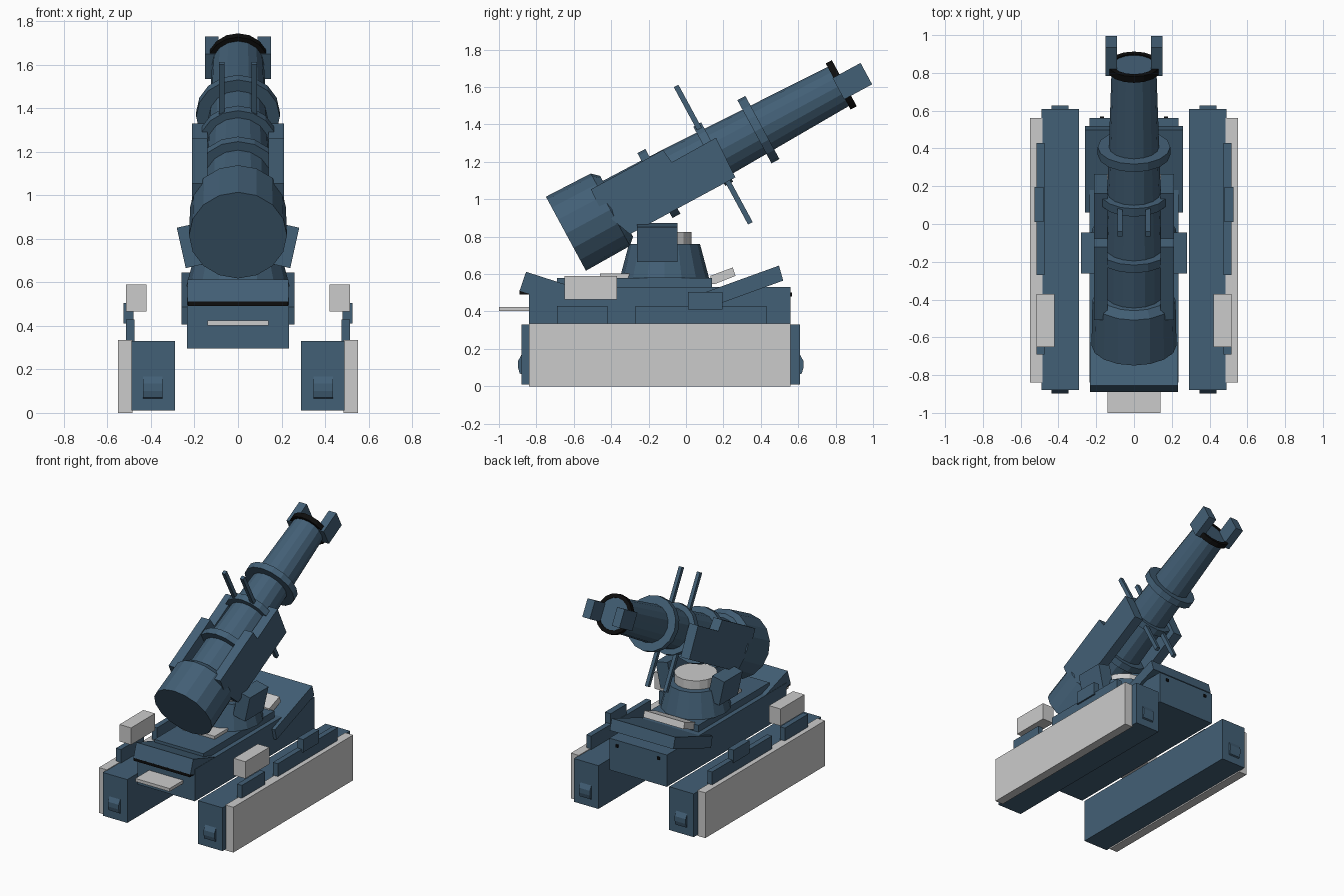
import bpy, bmesh
from math import sin, cos, pi, radians
from mathutils import Matrix, Vector

if "Cube" in bpy.data.objects:
    bpy.data.objects.remove(bpy.data.objects["Cube"])


def material(name, rgb):
    m = bpy.data.materials.new(name)
    m.diffuse_color = (*rgb, 1)
    m.use_nodes = True
    m.node_tree.nodes["Principled BSDF"].inputs["Base Color"].default_value = m.diffuse_color
    return m


BLUE = material("steel_blue", (0.055, 0.115, 0.18))
BLACK = material("black", (0.004, 0.004, 0.004))
I = Matrix.Identity(4)
# Gun frame: local y runs along the barrel from the breech face
GUN = Matrix.Translation((0, -0.642, 0.8155)) @ Matrix.Rotation(radians(28.4), 4, 'X')


def finish(name, bm, mat, matrix=I):
    bmesh.ops.recalc_face_normals(bm, faces=bm.faces)
    me = bpy.data.meshes.new(name)
    bm.to_mesh(me)
    bm.free()
    me.transform(matrix)
    if mat:
        me.materials.append(mat)
    ob = bpy.data.objects.new(name, me)
    bpy.context.collection.objects.link(ob)
    return ob


def profile(name, pts, x0, x1, mat=BLUE, matrix=I, mirror=False):
    """Extrude a side profile of (y, z) points from x0 to x1, optionally on both sides."""
    bm = bmesh.new()
    for s in ((1, -1) if mirror else (1,)):
        a = [bm.verts.new((s * x0, y, z)) for y, z in pts]
        b = [bm.verts.new((s * x1, y, z)) for y, z in pts]
        n = len(pts)
        bm.faces.new(a)
        bm.faces.new(b)
        for i in range(n):
            j = (i + 1) % n
            bm.faces.new((a[i], a[j], b[j], b[i]))
    return finish(name, bm, mat, matrix)


def box(name, x, y, z, mat=BLUE, matrix=I, mirror=False):
    pts = [(y[0], z[0]), (y[1], z[0]), (y[1], z[1]), (y[0], z[1])]
    return profile(name, pts, x[0], x[1], mat, matrix, mirror)


def lathe(name, prof, mat=BLUE, matrix=GUN, sides=16, closed=False):
    """Revolve (distance, radius) points about local y; ends capped unless the profile is closed."""
    bm = bmesh.new()
    rings = [[bm.verts.new((r * sin(2 * pi * k / sides), d, r * cos(2 * pi * k / sides)))
              for k in range(sides)] for d, r in prof]
    pairs = list(zip(rings, rings[1:]))
    if closed:
        pairs.append((rings[-1], rings[0]))
    else:
        bm.faces.new(rings[0])
        bm.faces.new(rings[-1])
    for a, b in pairs:
        for k in range(sides):
            j = (k + 1) % sides
            bm.faces.new((a[k], a[j], b[j], b[k]))
    return finish(name, bm, mat, matrix)


# Track pods
box("track_pod", (0.29, 0.49), (-0.88, 0.61), (0.01, 0.33), mirror=True)
box("track_skirt", (0.485, 0.55), (-0.84, 0.56), (0, 0.335), None, mirror=True)
for name, y, d in (("front_hub", -0.88, -1), ("rear_hub", 0.61, 1)):
    profile(name, [(y, 0.065), (y + d * 0.01, 0.07), (y + d * 0.018, 0.1),
                   (y + d * 0.018, 0.135), (y, 0.168)], 0.347, 0.437, mirror=True)

# Fender boxes
box("front_fender_box", (0.475, 0.515), (-0.69, -0.42), (0.32, 0.43), mirror=True)
box("rear_fender_box", (0.475, 0.515), (-0.27, 0.43), (0.32, 0.43), mirror=True)
box("upper_fender_box", (0.48, 0.527), (0.01, 0.195), (0.41, 0.505), mirror=True)
box("side_locker", (0.42, 0.515), (-0.65, -0.37), (0.465, 0.59), None, mirror=True)

# Hull
box("hull", (-0.235, 0.235), (-0.84, 0.56), (0.295, 0.53))
profile("front_lip", [(-0.89, 0.51), (-0.855, 0.612), (-0.60, 0.53), (-0.63, 0.43)], -0.233, 0.233)
box("front_strip", (-0.23, 0.23), (-0.89, -0.83), (0.49, 0.511), BLACK)
box("front_step", (-0.14, 0.14), (-1, -0.83), (0.402, 0.425), None)
profile("rear_deck", [(0.52, 0.565), (0.497, 0.645), (0.06, 0.487), (0.08, 0.405)], -0.26, 0.26)
profile("deck_panel", [(0.13, 0.55), (0.15, 0.545), (0.265, 0.59), (0.25, 0.635), (0.13, 0.59)],
        -0.165, 0.165, None)
box("rear_bolt", (0.16, 0.18), (0.55, 0.568), (0.48, 0.5), BLACK, mirror=True)

# Turret base
box("turret_plate", (-0.2, 0.2), (-0.69, 0.14), (0.52, 0.58))
box("turret_front_panel", (-0.13, 0.13), (-0.46, -0.3), (0.575, 0.602), None)
UP = Matrix.Translation((0, -0.115, 0)) @ Matrix.Rotation(radians(90), 4, 'X')
lathe("pedestal", [(0.58, 0.238), (0.76, 0.19)], matrix=UP)
lathe("pivot_disc", [(0.755, 0.145), (0.825, 0.145)], None, UP)

# Tilted side brackets
for s in (1, -1):
    tilt = Matrix.Translation((s * 0.24, 0, 0.665)) @ Matrix.Rotation(s * radians(12.5), 4, 'Y')
    box("side_bracket", (-s * 0.1, 0), (-0.262, -0.045), (0, 0.19), matrix=tilt)

# Barrel with breech, rings and muzzle
lathe("breech", [(0, 0.225), (0.27, 0.22), (0.308, 0.185)])
lathe("barrel", [(0.28, 0.155), (0.56, 0.152), (0.9, 0.142), (1.685, 0.118)])
for name, d, r in (("rear_ring", 0.565, 0.197), ("middle_ring", 0.895, 0.18), ("front_ring", 1.17, 0.192)):
    lathe(name, [(d - 0.024, r), (d + 0.024, r)])
lathe("muzzle_ring", [(1.655, 0.112), (1.655, 0.14), (1.692, 0.14), (1.692, 0.112)], BLACK, closed=True)
box("muzzle_block", (0.09, 0.152), (1.65, 1.82), (-0.076, 0.054), matrix=GUN, mirror=True)

# Cradle and elevation rods
profile("cradle_plate", [(0.23, 0.145), (0.225, 0.02), (0.3, -0.165), (0.94, -0.166),
                         (0.95, 0.07), (0.68, 0.067), (0.67, 0.147)], 0.14, 0.212,
        matrix=GUN, mirror=True)
box("cross_rod", (0.061, 0.087), (0.88, 0.908), (-0.42, 0.415), matrix=GUN, mirror=True)
